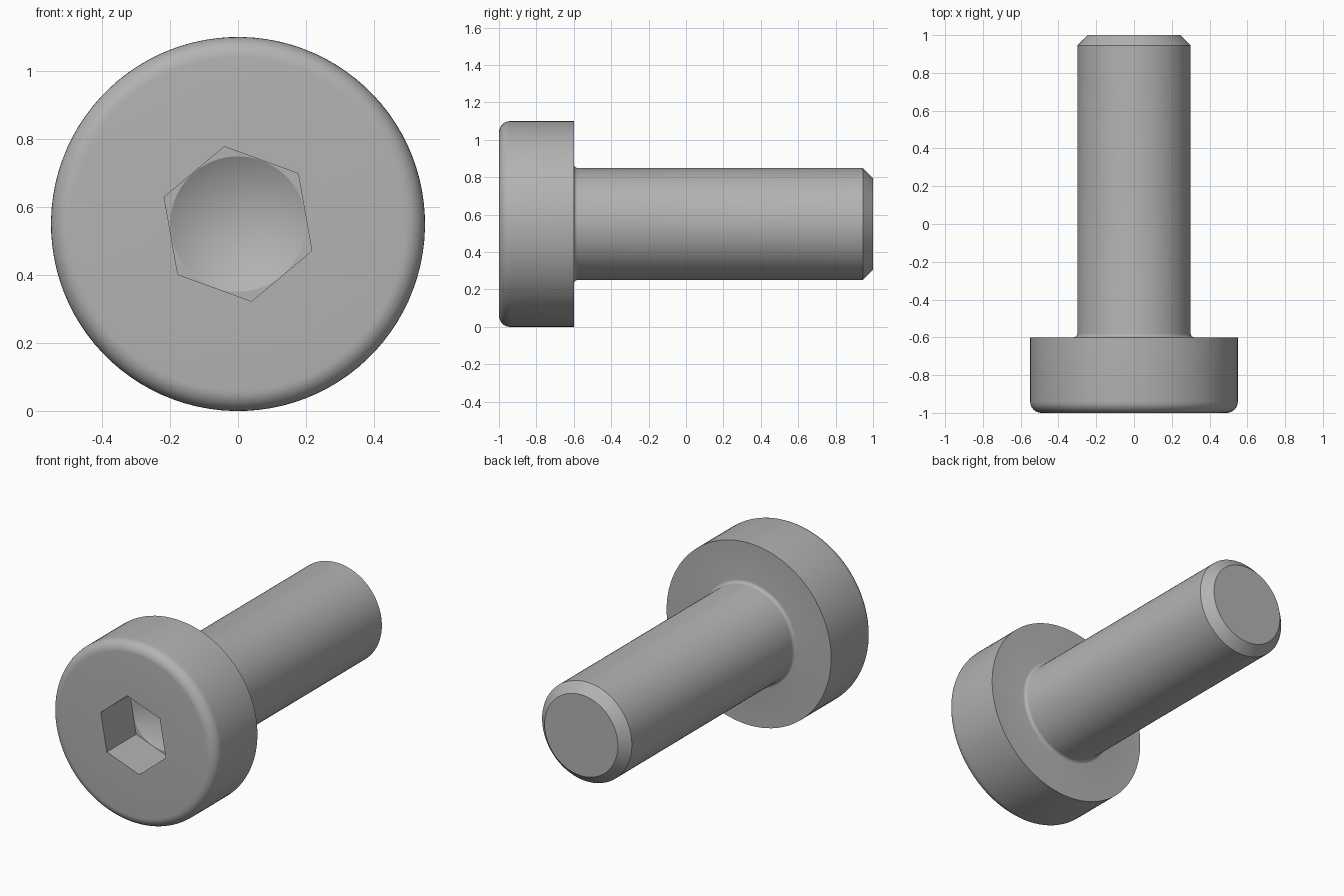
import bpy
import bmesh
import math

if "Cube" in bpy.data.objects:
    bpy.data.objects.remove(bpy.data.objects["Cube"], do_unlink=True)

SEGMENTS = 96
CENTRE_Z = 0.55
HEX_TURN = math.radians(100)  # angle of the first socket corner
APOTHEM = 0.2

steel = bpy.data.materials.new("grey steel")
steel.use_nodes = True
colour = (0.45, 0.45, 0.45, 1)
steel.diffuse_color = colour
steel.node_tree.nodes["Principled BSDF"].inputs["Base Color"].default_value = colour


def arc(cy, cr, radius, start, end, steps):
    """Rounded profile corner as (radius, y) points."""
    points = []
    for i in range(steps + 1):
        a = math.radians(start + (end - start) * i / steps)
        points.append((cr + radius * math.cos(a), cy + radius * math.sin(a)))
    return points


def hex_radius(angle):
    """Distance from the axis to the hexagon, corner at angle zero."""
    sector = math.pi / 3
    return APOTHEM / math.cos(angle % sector - sector / 2)


def add_ring(bm, radius, y):
    """One ring of vertices; a radius of None follows the hexagon."""
    ring = []
    for i in range(SEGMENTS):
        a = math.tau * i / SEGMENTS
        r = hex_radius(a) if radius is None else radius
        t = a + HEX_TURN
        ring.append(bm.verts.new((r * math.cos(t), y, CENTRE_Z + r * math.sin(t))))
    return ring


# Profile from the drilled socket, over the head and along the shank
socket_floor = -0.72
profile = [(APOTHEM - 0.001, socket_floor), (None, socket_floor), (None, -1)]
profile += arc(-0.94, 0.49, 0.06, -90, 0, 8)      # rounded head rim
profile += [(0.55, -0.6)]
profile += arc(-0.58, 0.32, 0.02, 270, 180, 5)    # fillet under the head
profile += [(0.3, 0.945), (0.245, 1)]             # shank and end chamfer

bm = bmesh.new()
rings = [add_ring(bm, r, y) for r, y in profile]
for a, b in zip(rings, rings[1:]):
    for i in range(SEGMENTS):
        j = (i + 1) % SEGMENTS
        bm.faces.new((a[i], a[j], b[j], b[i]))

# Conical drill point and flat shank end
tip = bm.verts.new((0, socket_floor + APOTHEM * math.tan(math.radians(30)), CENTRE_Z))
for i in range(SEGMENTS):
    bm.faces.new((tip, rings[0][(i + 1) % SEGMENTS], rings[0][i]))
bm.faces.new(rings[-1])
bmesh.ops.recalc_face_normals(bm, faces=bm.faces)

mesh = bpy.data.meshes.new("socket_screw")
bm.to_mesh(mesh)
bm.free()
mesh.materials.append(steel)
screw = bpy.data.objects.new("socket_screw", mesh)
bpy.context.collection.objects.link(screw)

bpy.ops.object.select_all(action="DESELECT")
screw.select_set(True)
bpy.context.view_layer.objects.active = screw
bpy.ops.object.shade_smooth_by_angle(angle=math.radians(25))
